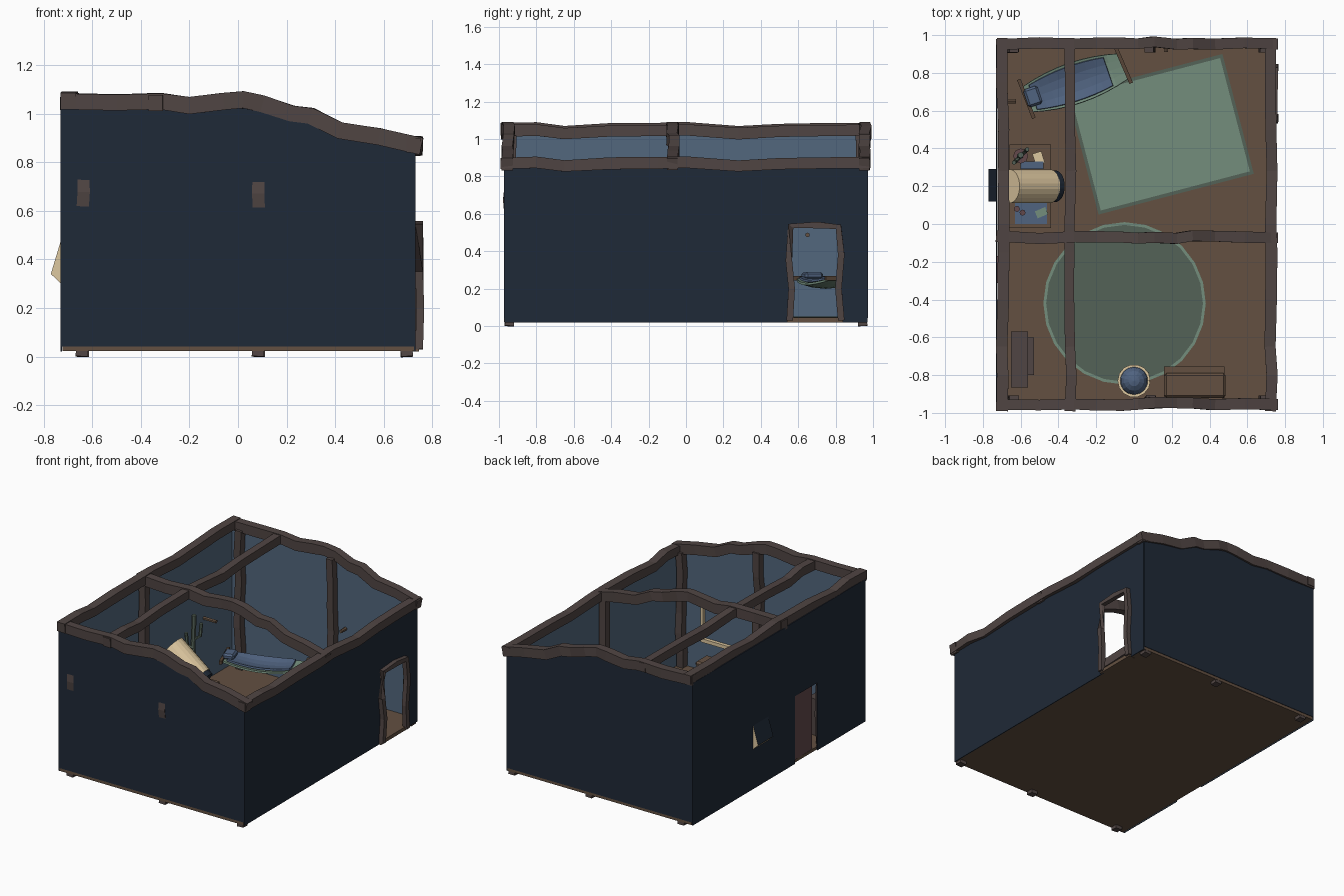
import bpy, bmesh, math, random
from mathutils import Vector

if "Cube" in bpy.data.objects:
    bpy.data.objects.remove(bpy.data.objects["Cube"])
random.seed(4)

def mat(name, r, g, b):
    m = bpy.data.materials.new(name)
    lin = lambda c: (c / 255 / 12.92) if c < 11 else ((c / 255 + .055) / 1.055) ** 2.4
    m.diffuse_color = (lin(r), lin(g), lin(b), 1)
    m.use_nodes = True
    m.node_tree.nodes["Principled BSDF"].inputs["Base Color"].default_value = m.diffuse_color
    return m

WALL = mat("wall_blue", 82, 103, 125)
OUT = mat("dark_outer_blue", 31, 41, 55)
FLOOR = mat("floor_brown", 99, 80, 65)
WOOD = mat("dark_wood", 86, 68, 54)
BEAM = mat("beam_brown", 80, 69, 67)
GREEN = mat("sage_green", 115, 141, 124)
DGREEN = mat("dark_green", 84, 98, 87)
CREAM = mat("cream", 222, 200, 160)
DOOR = mat("door_red_brown", 100, 73, 75)
CLOTH = mat("cloth_blue", 80, 99, 128)

def finish(name, bm, *mats, fix=True):
    if fix:
        bmesh.ops.recalc_face_normals(bm, faces=bm.faces)
    me = bpy.data.meshes.new(name)
    bm.to_mesh(me); bm.free()
    for m in mats:
        me.materials.append(m)
    ob = bpy.data.objects.new(name, me)
    bpy.context.collection.objects.link(ob)
    return ob

def box(name, lo, hi, m, rot=0, bevel=0):
    bm = bmesh.new()
    bmesh.ops.create_cube(bm, size=1)
    lo, hi = Vector(lo), Vector(hi)
    bmesh.ops.scale(bm, vec=hi - lo, verts=bm.verts)
    if bevel:
        bmesh.ops.bevel(bm, geom=bm.edges[:], offset=bevel, segments=1, affect='EDGES')
    ob = finish(name, bm, m)
    ob.location = (lo + hi) / 2
    ob.rotation_euler.z = rot
    return ob

def beam(name, pts, w, h, m=BEAM, jit=0.0, sides=4):
    """Sweep a four-sided (or rounder) section along a crooked path."""
    pts = [Vector(p) for p in pts]
    bm = bmesh.new()
    rings = []
    for i, p in enumerate(pts):
        d = (pts[min(i + 1, len(pts) - 1)] - pts[max(i - 1, 0)]).normalized()
        up = Vector((0, 1, 0)) if abs(d.z) > .8 else Vector((0, 0, 1))
        s = d.cross(up).normalized()
        u = s.cross(d)
        k = 1 + random.uniform(-jit, jit)
        r = .7071 if sides == 4 else .5
        ring = []
        for j in range(sides):
            a = math.tau * (j + .5) / sides
            ring.append(bm.verts.new(p + s * math.cos(a) * w * r * k + u * math.sin(a) * h * r * k))
        rings.append(ring)
    for a, b in zip(rings, rings[1:]):
        for j in range(sides):
            bm.faces.new((a[j], a[(j + 1) % sides], b[(j + 1) % sides], b[j]))
    bm.faces.new(rings[0]); bm.faces.new(rings[-1])
    return finish(name, bm, m)

def disc(name, c, r, z0, z1, m, n=24, r2=None):
    bm = bmesh.new()
    bmesh.ops.create_cone(bm, cap_ends=True, segments=n, radius1=r, radius2=r if r2 is None else r2, depth=z1 - z0)
    ob = finish(name, bm, m)
    ob.location = (c[0], c[1], (z0 + z1) / 2)
    return ob

# floor slab
box("floor", (-.722, -.972, .022), (.724, .97, .042), FLOOR)

# walls: blue inside, dark outside
def wall(name, polys):
    bm = bmesh.new()
    for poly in polys:
        f = bm.faces.new([bm.verts.new(v) for v in poly])
        f.normal_update()
        c = f.calc_center_median()
        ax = max((0, 1), key=lambda i: abs(f.normal[i]))
        if f.normal[ax] * c[ax] > 0:
            f.normal_flip()
    bmesh.ops.remove_doubles(bm, verts=bm.verts, dist=1e-4)
    ob = finish(name, bm, WALL, OUT, fix=False)
    s = ob.modifiers.new("thickness", 'SOLIDIFY')
    s.thickness, s.offset, s.material_offset, s.material_offset_rim = .006, -1, 1, 1

def side_polys(x, top, y0, y1, z1):
    ys, zs = (-.97, y0, y1, .97), (.02, z1, top)
    return [[(x, ys[i], zs[j]), (x, ys[i + 1], zs[j]), (x, ys[i + 1], zs[j + 1]), (x, ys[i], zs[j + 1])]
            for i in range(3) for j in range(2) if (i, j) != (1, 0)]

wall("left_wall", side_polys(-.725, 1.03, -.43, -.18, .5))
wall("right_wall", side_polys(.725, .86, .56, .82, .53))
gable = [(-.728, .042), (.728, .042), (.728, .86), (.4, .925), (.25, .98), (.05, 1.02), (-.728, 1.025)]
for n, y in (("front_wall", -.967), ("back_wall", .967)):
    wall(n, [[(x, y, z) for x, z in gable]])

# crooked roof beams
prof = [(-.73, 1.05), (-.5, 1.045), (-.32, 1.05), (-.2, 1.033), (-.06, 1.05), (.02, 1.057), (.1, 1.04),
        (.22, 1.0), (.3, .99), (.42, .93), (.58, .905), (.755, .865)]
for n, y in (("front", -.952), ("middle", -.07), ("back", .957)):
    beam(n + "_roof_beam", [(x, y + random.uniform(-.008, .008), z) for x, z in prof], .058, .068, jit=.05)
wave = [(-.99, 0), (-.8, .005), (-.65, -.014), (-.4, 0), (-.15, .002), (.0, .006), (.28, -.014), (.5, -.002), (.75, .002), (.985, .004)]
for n, x, z, w in (("left", -.695, 1.053, .06), ("inner", -.337, 1.043, .055), ("right", .725, .87, .06)):
    beam(n + "_long_beam", [(x + random.uniform(-.006, .006), y, z + d) for y, d in wave], w, .062, jit=.05)

# bent posts; two front ones bulge through the wall
for s in (-1, 1):
    for i, (x, top) in enumerate(((-.64, 1.03), (.085, 1.02), (.69, .86))):
        bulge = .953 if s < 0 and i < 2 else .936
        k = (.945, .936, .932, .938, bulge, .934, .932)
        beam("post", [(x + random.uniform(-.006, .006), s * k[j], top * j / 6 - (.01 if j == 4 else 0))
                      for j in range(7)], .05, .05, jit=.03)
for x, top in ((-.69, 1.04), (.69, .86)):
    beam("side_post", [(x + random.uniform(-.004, .004), -.07, .04 + (top - .04) * j / 6) for j in range(7)], .05, .05, jit=.08)

# right doorway frame
beam("doorway_frame", [(.745, .555, .03), (.75, .565, .2), (.745, .55, .35), (.745, .56, .535), (.745, .7, .54),
                       (.745, .815, .53), (.748, .83, .38), (.745, .815, .2), (.742, .83, .03)], .032, .035)
box("doorway_sill", (.70, .54, .02), (.745, .84, .045), FLOOR)

# left door, slightly ajar, with inner frame
box("left_door", (-.725, -.385, .045), (-.712, -.17, .5), DOOR, rot=.03)
for y in (-.49, -.165):
    beam("left_door_jamb", [(-.705, y, .04), (-.70, y + .01, .25), (-.705, y, .52)], .03, .03)
beam("left_door_lintel", [(-.705, -.5, .52), (-.70, -.31, .53), (-.705, -.15, .52)], .03, .03)

# rugs
c, a = (.14, .475), math.radians(14.7)
for n, hx, hy, z, m in (("square_rug_border", .425, .328, .048, DGREEN), ("square_rug", .408, .31, .052, GREEN)):
    box(n, (c[0] - hx, c[1] - hy, .04), (c[0] + hx, c[1] + hy, z), m, rot=a)
disc("round_rug_border", (-.05, -.42), .43, .04, .047, GREEN)
disc("round_rug", (-.05, -.42), .415, .04, .051, DGREEN)

# hammock between two spreader bars
A, B = Vector((-.565, .66, 0)), Vector((-.055, .835, 0))
d = (B - A).normalized()
side = Vector((-d.y, d.x, 0))
def sling(name, t0, t1, wid, lift, m):
    bm = bmesh.new()
    rows = []
    for i in range(9):
        t = t0 + (t1 - t0) * i / 8
        arc = 4 * t * (1 - t)
        w = wid * (.65 + .35 * arc)
        rows.append([bm.verts.new(A + (B - A) * t + side * w * u + Vector((0, 0, .25 - .045 * arc + lift + .02 * u * u * arc)))
                     for u in (-1, -.5, 0, .5, 1)])
    for p, q in zip(rows, rows[1:]):
        for j in range(4):
            bm.faces.new((p[j], q[j], q[j + 1], p[j + 1]))
    ob = finish(name, bm, m)
    s = ob.modifiers.new("thickness", 'SOLIDIFY')
    s.thickness, s.offset = .012, 0
sling("hammock_sheet", 0, 1, .11, 0, GREEN)
sling("hammock_blanket", .06, .84, .094, .016, CLOTH)
box("pillow", (-.575, .625, .25), (-.495, .725, .29), CLOTH, rot=math.atan2(d.y, d.x), bevel=.012)
beam("spreader_bar", [(-.61, .765, .255), (-.53, .56, .255)], .02, .025, WOOD)
beam("spreader_bar", [(-.095, .93, .255), (-.015, .745, .255)], .02, .025, WOOD)
beam("wall_hook", [(-.724, .65, .487), (-.625, .65, .487)], .025, .025, FLOOR, sides=6)
beam("wall_hook", [(.17, .966, .53), (.17, .91, .53)], .025, .025, FLOOR, sides=6)

# table with tube, cactus and small things
box("table_top", (-.66, -.02, .18), (-.44, .42, .2), FLOOR)
for x in (-.64, -.46):
    for y in (0, .4):
        box("table_leg", (x - .012, y - .012, .04), (x + .012, y + .012, .18), FLOOR)
P, Q = Vector((-.66, .2, .47)), Vector((-.445, .2, .305))
beam("cream_tube", [P, Q], .18, .18, CREAM, sides=20)
beam("tube_end", [Q, Q + (Q - P).normalized() * .035], .168, .168, OUT, sides=20)
bm = bmesh.new()
tri = [[bm.verts.new((x, y, z)) for x, z in ((-.728, .48), (-.77, .34), (-.728, .30))] for y in (.12, .29)]
for j in range(3):
    f = bm.faces.new((tri[0][j], tri[0][(j + 1) % 3], tri[1][(j + 1) % 3], tri[1][j]))
    f.material_index = int(j == 0)
for t in tri:
    bm.faces.new(t)
finish("window_hood", bm, CREAM, OUT)
disc("cactus_pot", (-.6, .36), .03, .2, .28, DOOR, 8, .04)
beam("cactus_stem", [(-.6, .36, .27), (-.605, .36, .45), (-.6, .365, .65)], .032, .032, DGREEN, sides=6)
for s, z in ((-1, .42), (1, .48)):
    beam("cactus_arm", [(-.6, .36, z), (-.6 + s * .03, .36 + s * .03, z + .02), (-.6 + s * .035, .36 + s * .035, z + .11)],
         .024, .024, DGREEN, sides=6)
box("paper", (-.53, .315, .2), (-.48, .38, .208), CREAM, rot=.3)
box("cloth_pad", (-.63, .0, .2), (-.46, .11, .205), CLOTH)
box("blue_book", (-.6, .29, .2), (-.48, .33, .215), CLOTH)
box("green_card", (-.52, .04, .2), (-.46, .08, .212), GREEN, rot=.4)
for x, y in ((-.62, .08), (-.59, .06)):
    disc("red_cup", (x, y), .016, .2, .24, DOOR, 8)

# dresser by the left wall
box("dresser", (-.65, -.865, .04), (-.56, -.57, .3), BEAM)
box("dresser_stool", (-.57, -.80, .04), (-.53, -.6, .14), BEAM)
box("dresser_mirror", (-.685, -.83, .3), (-.675, -.6, .5), CLOTH)

# globe on a stand
g = (0, -.83)
bm = bmesh.new()
bmesh.ops.create_uvsphere(bm, u_segments=14, v_segments=8, radius=.075)
finish("globe", bm, CLOTH).location = (g[0], g[1], .24)
ring = [(g[0] + .08 * math.cos(math.tau * i / 14), g[1] + .08 * math.sin(math.tau * i / 14), .24) for i in range(15)]
beam("globe_ring", ring, .014, .012, CREAM)
for i in range(3):
    t = math.tau * i / 3 + .5
    beam("globe_leg", [(g[0] + .08 * math.cos(t), g[1] + .08 * math.sin(t), .24),
                       (g[0] + .06 * math.cos(t), g[1] + .06 * math.sin(t), .04)], .014, .014, WOOD)

# chest with stepped lid, and a large frame on the wall above it
box("chest", (.16, -.92, .04), (.48, -.755, .15), FLOOR)
box("chest_lid", (.16, -.92, .15), (.485, -.79, .19), FLOOR, bevel=.012)
for lo, hi in (((.12, .255), (.545, .28)), ((.12, .54), (.545, .56)), ((.12, .28), (.14, .54)), ((.525, .28), (.545, .54))):
    box("wall_frame", (lo[0], -.964, lo[1]), (hi[0], -.94, hi[1]), CREAM)
